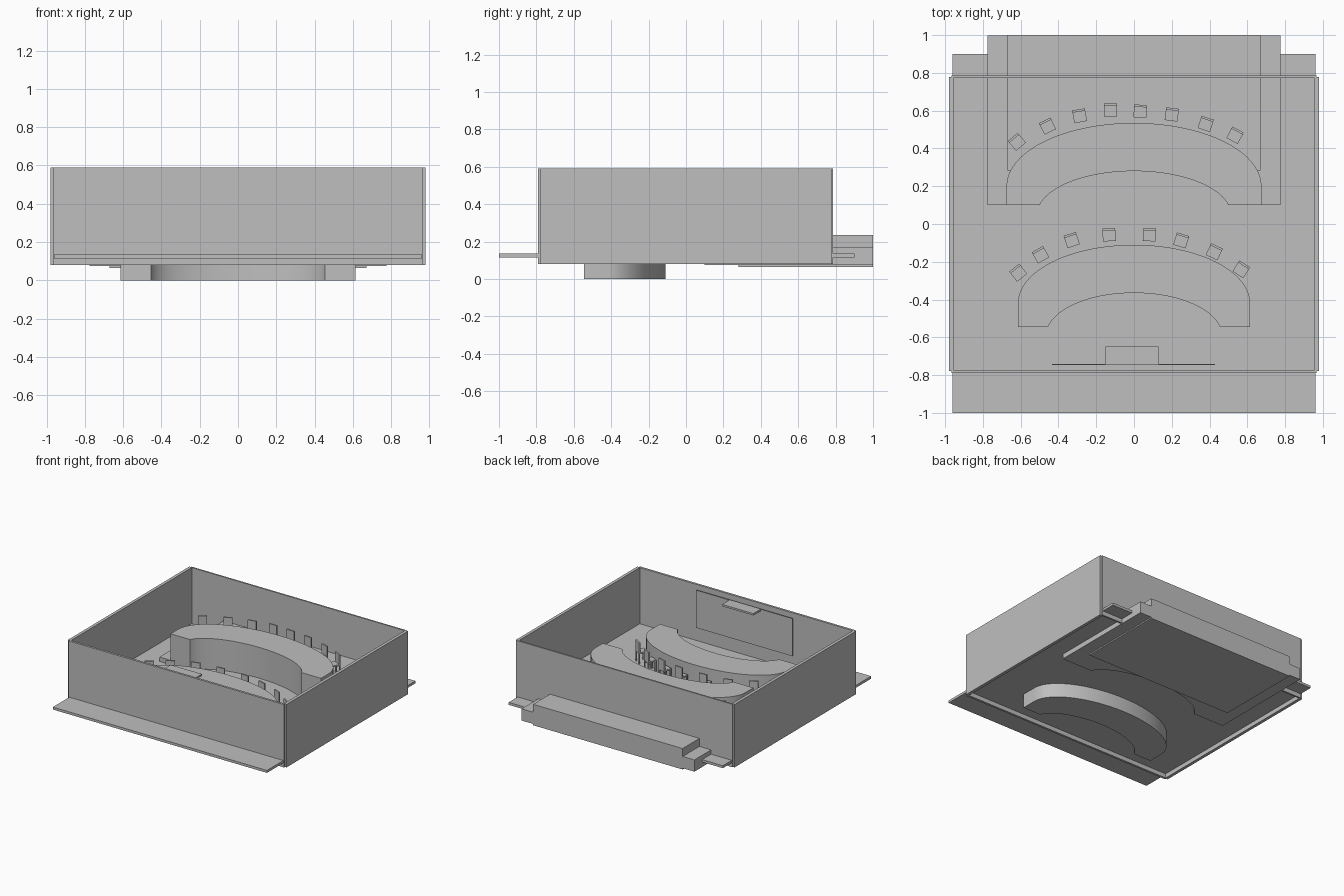
import bpy
import bmesh
from math import cos, sin, asin, pi, radians
from mathutils import Matrix, Vector

cube = bpy.data.objects.get("Cube")
if cube:
    bpy.data.objects.remove(cube)

# One plain grey for the whole model
grey = bpy.data.materials.new("plain grey")
grey.use_nodes = True
COLOR = (0.52, 0.52, 0.52, 1)
grey.diffuse_color = COLOR
grey.node_tree.nodes["Principled BSDF"].inputs["Base Color"].default_value = COLOR


def finish(name, bm):
    bmesh.ops.recalc_face_normals(bm, faces=bm.faces)
    mesh = bpy.data.meshes.new(name)
    bm.to_mesh(mesh)
    bm.free()
    mesh.materials.append(grey)
    obj = bpy.data.objects.new(name, mesh)
    bpy.context.collection.objects.link(obj)
    return obj


def add_box(bm, low, high):
    low, high = Vector(low), Vector(high)
    m = Matrix.Translation((low + high) / 2) @ Matrix.Diagonal((high - low).to_4d())
    bmesh.ops.create_cube(bm, size=1, matrix=m)


def box(name, low, high):
    bm = bmesh.new()
    add_box(bm, low, high)
    return finish(name, bm)


def prism(name, outline, z0, z1):
    bm = bmesh.new()
    face = bm.faces.new([bm.verts.new((x, y, z0)) for x, y in outline])
    top = bmesh.ops.extrude_face_region(bm, geom=[face])["geom"]
    verts = [v for v in top if isinstance(v, bmesh.types.BMVert)]
    bmesh.ops.translate(bm, verts=verts, vec=(0, 0, z1 - z0))
    return finish(name, bm)


def smooth(obj):
    bpy.ops.object.select_all(action="DESELECT")
    obj.select_set(True)
    bpy.context.view_layer.objects.active = obj
    bpy.ops.object.shade_smooth_by_angle(angle=radians(30))


def arc(half, end_y, apex, center, steps=40):
    """Elliptical arc from +half to -half, ending at end_y, peaking at apex."""
    b = apex - center
    start = asin((end_y - center) / b)
    a = half / cos(start)
    angles = [start + (pi - 2 * start) * i / steps for i in range(steps + 1)]
    return [(a * cos(t), center + b * sin(t)) for t in angles]


# Floor slab and four walls
box("floor", (-0.96, -1, 0.115), (0.96, 0.9, 0.135))
for side, s in (("left", 1), ("right", -1)):
    x0, x1 = sorted((s * 0.955, s * 0.98))
    box(side + "_wall", (x0, -0.777, 0.08), (x1, 0.777, 0.59))
box("front_wall", (-0.965, -0.79, 0.08), (0.965, -0.772, 0.59))
box("back_wall", (-0.965, 0.772, 0.08), (0.965, 0.785, 0.59))

# Two raised tiers at the back; the lower one follows the desk's inner curve
back_inner = arc(0.5, 0.1, 0.28, 0.05)
lower = [(0.775, 0.1), (0.775, 0.999), (-0.775, 0.999), (-0.775, 0.1)]
smooth(prism("lower_tier", lower + back_inner[::-1], 0.075, 0.17))
box("upper_tier", (-0.67, 0.282, 0.065), (0.67, 1, 0.235))


# Curved desks
def desk(name, half, end_y, shoulder, apex, inner, z0, z1):
    outer = arc(half, shoulder, apex, shoulder)
    outline = [(half, end_y)] + outer + [(-half, end_y)] + inner[::-1]
    smooth(prism(name, outline, z0, z1))


desk("back_desk", 0.675, 0.1, 0.2, 0.535, back_inner, 0.08, 0.385)
desk("front_desk", 0.615, -0.545, -0.42, -0.11,
     arc(0.455, -0.545, -0.365, -0.59), 0, 0.31)


# Chairs, with the backrest away from the desk
def chair(name, x, y, z, turn):
    bm = bmesh.new()
    w = 0.034
    for sx in (-1, 1):
        for sy in (-1, 1):
            cx, cy = sx * (w - 0.005), sy * (w - 0.005)
            add_box(bm, (cx - 0.005, cy - 0.005, 0), (cx + 0.005, cy + 0.005, 0.08))
    add_box(bm, (-w, -w, 0.08), (w, w, 0.092))
    add_box(bm, (-w, w - 0.012, 0.092), (w, w, 0.17))
    obj = finish(name, bm)
    obj.location = (x, y, z)
    obj.rotation_euler.z = radians(turn)


rows = {
    "back": (0.235, [(-0.62, 0.435, 40), (-0.458, 0.518, 26), (-0.288, 0.573, 10),
                     (-0.125, 0.603, 0), (0.033, 0.597, -4), (0.2, 0.58, -7),
                     (0.38, 0.53, -18), (0.535, 0.47, -28)]),
    "front": (0.135, [(-0.613, -0.258, 38), (-0.495, -0.163, 30), (-0.33, -0.085, 18),
                      (-0.132, -0.057, 3), (0.082, -0.057, -3), (0.25, -0.087, -17),
                      (0.425, -0.147, -25), (0.568, -0.24, -32)]),
}
for row, (z, seats) in rows.items():
    for i, (x, y, turn) in enumerate(seats):
        chair(f"{row}_chair_{i + 1}", x, y, z, turn)

# Wall screen with its overhead projector shelf
box("screen", (-0.435, -0.747, 0.255), (0.43, -0.741, 0.56))
box("projector", (-0.15, -0.745, 0.545), (0.13, -0.648, 0.56))
